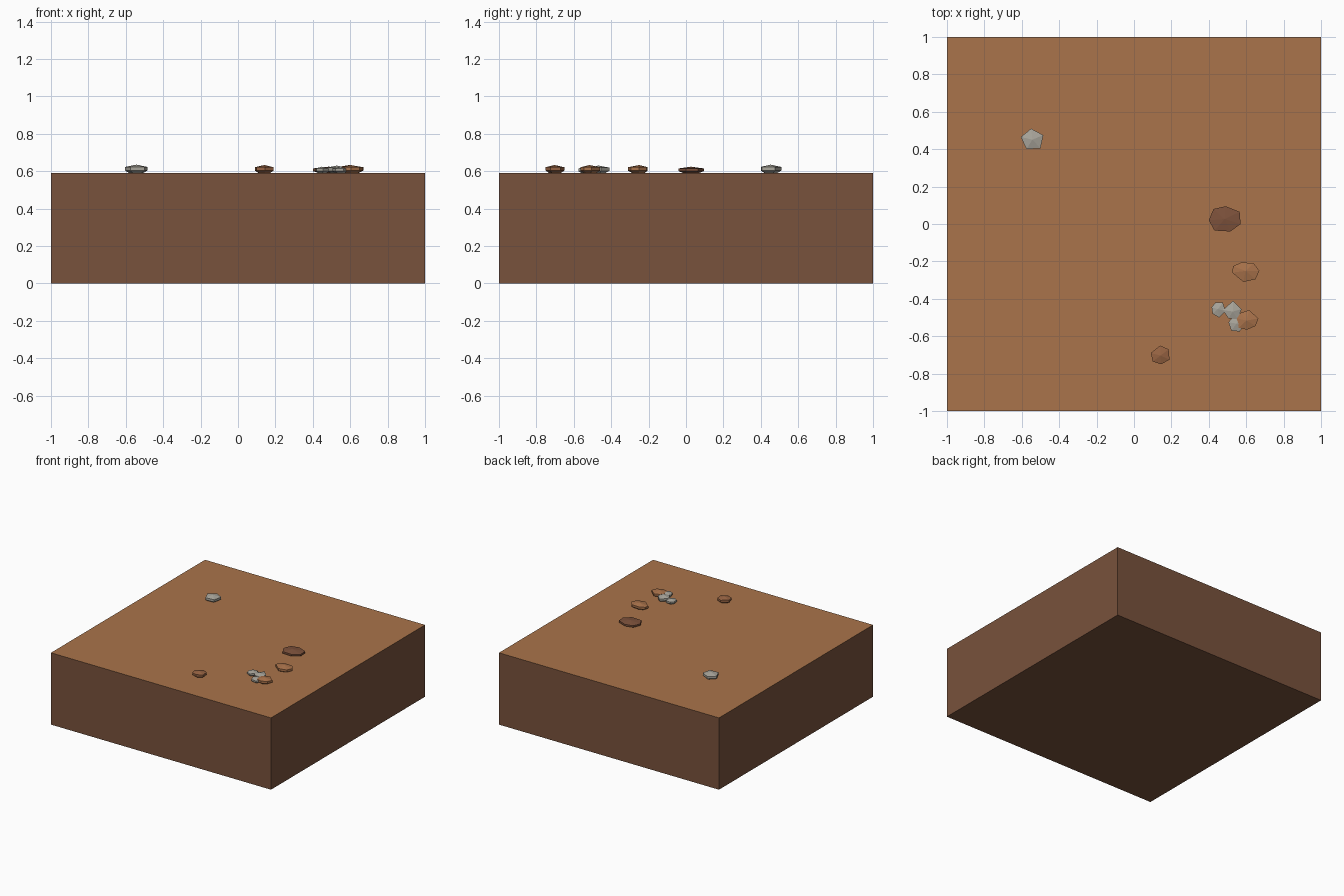
import bpy, bmesh
from mathutils import Vector

if "Cube" in bpy.data.objects:
    bpy.data.objects.remove(bpy.data.objects["Cube"])

TOP = 0.59


def material(name, rgb):
    m = bpy.data.materials.new(name)
    m.diffuse_color = (*rgb, 1)
    m.use_nodes = True
    m.node_tree.nodes["Principled BSDF"].inputs["Base Color"].default_value = m.diffuse_color
    return m


SAND = material("sand", (0.40, 0.175, 0.07))
DIRT = material("dirt", (0.19, 0.085, 0.045))
GREY = material("grey_stone", (0.40, 0.38, 0.33))
CLAY = material("clay_stone", (0.40, 0.17, 0.07))
RUST = material("rust_stone", (0.31, 0.125, 0.055))
DARK = material("dark_stone", (0.21, 0.085, 0.045))


def add_object(name, bm, mats):
    bmesh.ops.recalc_face_normals(bm, faces=bm.faces)
    me = bpy.data.meshes.new(name)
    bm.to_mesh(me)
    bm.free()
    for m in mats:
        me.materials.append(m)
    bpy.context.collection.objects.link(bpy.data.objects.new(name, me))


# Ground block: dirt sides and base, sand top
bm = bmesh.new()
bmesh.ops.create_cube(bm, size=1)
bmesh.ops.scale(bm, vec=(2, 2, TOP), verts=bm.verts)
bmesh.ops.translate(bm, vec=(0, 0, TOP / 2), verts=bm.verts)
bm.normal_update()
for f in bm.faces:
    f.material_index = 1 if f.normal.z > 0.5 else 0
add_object("ground_block", bm, [DIRT, SAND])


def pebble(name, mat, height, outline):
    """Flat faceted stone: rim band, low peak and tapered underside."""
    bm = bmesh.new()
    c = sum((Vector(p) for p in outline), Vector((0, 0))) / len(outline)
    rings = []
    for scale, h in ((0.65, 0.02), (1.0, 0.3), (1.0, 0.72)):
        ring = []
        for p in outline:
            q = c + (Vector(p) - c) * scale
            ring.append(bm.verts.new((q.x, q.y, TOP + h * height)))
        rings.append(ring)
    peak = bm.verts.new((c.x, c.y, TOP + height))
    bm.faces.new(rings[0])
    n = len(outline)
    for i in range(n):
        j = (i + 1) % n
        for a, b in zip(rings, rings[1:]):
            bm.faces.new((a[i], a[j], b[j], b[i]))
        bm.faces.new((rings[2][i], rings[2][j], peak))
    add_object(name, bm, [mat])


# Scattered stones
pebble("grey_pebble_large", GREY, 0.045,
       [(-.605, .465), (-.575, .40), (-.50, .405), (-.485, .475), (-.55, .51)])
pebble("dark_pebble", DARK, 0.034,
       [(.40, .02), (.43, -.035), (.515, -.04), (.57, .0), (.565, .065), (.49, .095), (.425, .08)])
pebble("clay_pebble_side", CLAY, 0.043,
       [(.525, -.26), (.585, -.31), (.65, -.295), (.67, -.25), (.64, -.21), (.575, -.205), (.53, -.225)])
pebble("clay_pebble_cluster", CLAY, 0.043,
       [(.55, -.505), (.56, -.555), (.605, -.565), (.65, -.545), (.665, -.505), (.615, -.46), (.57, -.475)])
pebble("rust_pebble", RUST, 0.043,
       [(.09, -.69), (.10, -.735), (.145, -.75), (.19, -.725), (.185, -.67), (.14, -.65)])

# Grey stone cluster
pebble("grey_pebble_a", GREY, 0.034,
       [(.415, -.445), (.42, -.48), (.455, -.50), (.49, -.465), (.475, -.42), (.435, -.42)])
pebble("grey_pebble_b", GREY, 0.040,
       [(.475, -.46), (.505, -.505), (.555, -.51), (.575, -.455), (.53, -.41)])
pebble("grey_pebble_c", GREY, 0.034,
       [(.505, -.525), (.52, -.57), (.565, -.575), (.59, -.54), (.575, -.495), (.535, -.49)])
